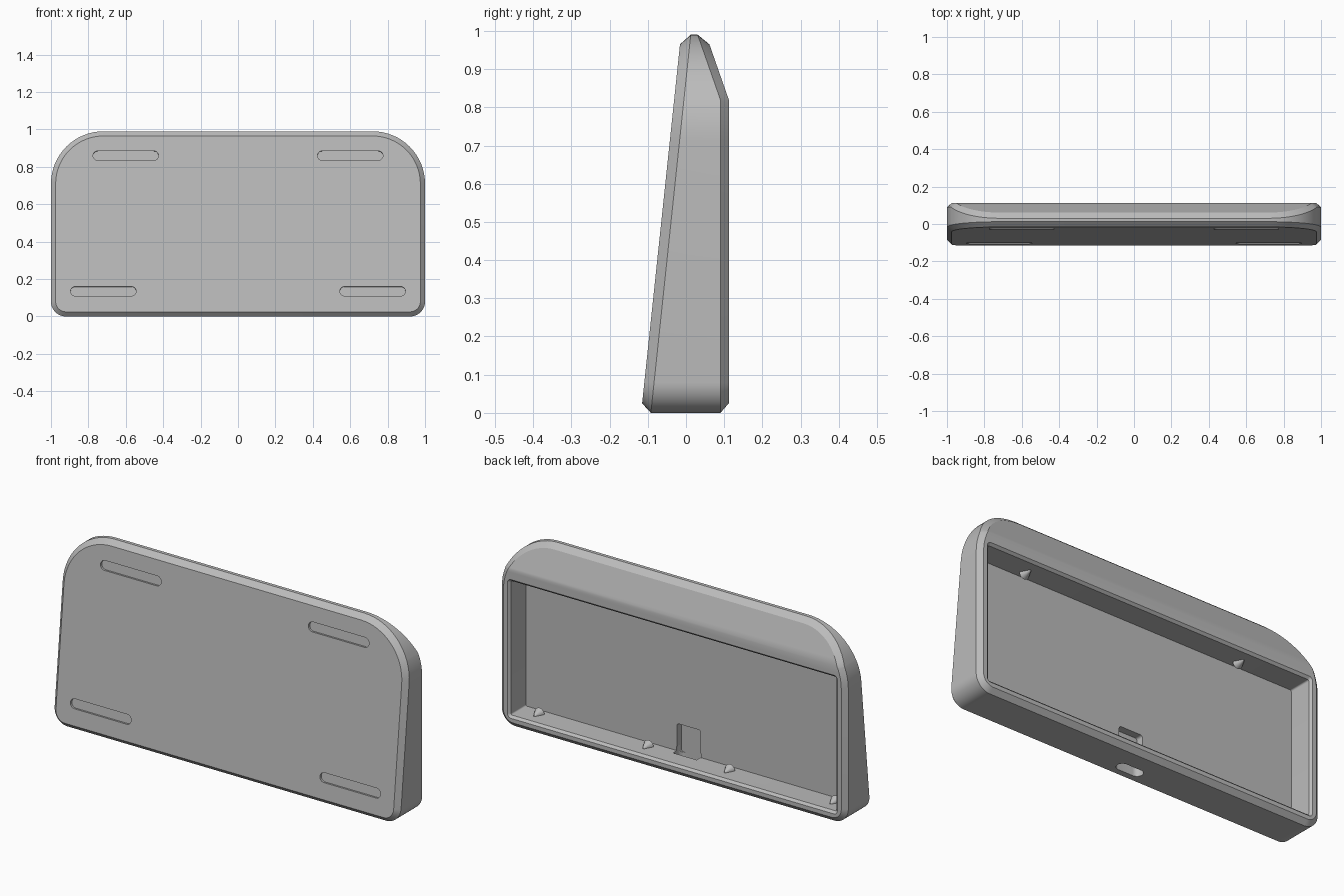
import bpy, bmesh, math
from mathutils import Vector, Matrix

cube = bpy.data.objects.get("Cube")
if cube:
    bpy.data.objects.remove(cube, do_unlink=True)

grey = bpy.data.materials.new("case grey")
grey.use_nodes = True
COLOUR = (0.5, 0.5, 0.5, 1)
grey.diffuse_color = COLOUR
grey.node_tree.nodes["Principled BSDF"].inputs["Base Color"].default_value = COLOUR


def outline(hx, z0, z1, r_low, r_high, inset=0.0, steps=16):
    """Rounded rectangle in the XZ plane, as (x, z) pairs."""
    hx, z0, z1 = hx - inset, z0 + inset, z1 - inset
    lo, hi = r_low - inset, r_high - inset
    corners = [(hx - hi, z1 - hi, hi, 0), (hi - hx, z1 - hi, hi, 90),
               (lo - hx, z0 + lo, lo, 180), (hx - lo, z0 + lo, lo, 270)]
    pts = []
    for cx, cz, r, start in corners:
        for i in range(steps + 1):
            a = math.radians(start + 90 * i / steps)
            pts.append((cx + r * math.cos(a), cz + r * math.sin(a)))
    return pts


def loft(layers):
    """Closed bmesh through (y, outline) layers."""
    bm = bmesh.new()
    rings = [[bm.verts.new((x, y, z)) for x, z in pts] for y, pts in layers]
    n = len(rings[0])
    for a, b in zip(rings, rings[1:]):
        for i in range(n):
            j = (i + 1) % n
            bm.faces.new((a[i], a[j], b[j], b[i]))
    bm.faces.new(rings[0])
    bm.faces.new(rings[-1])
    return bm


def finish(name, bm, matrix=None):
    if matrix:
        bm.transform(matrix)
    bmesh.ops.recalc_face_normals(bm, faces=bm.faces[:])
    mesh = bpy.data.meshes.new(name)
    bm.to_mesh(mesh)
    bm.free()
    mesh.materials.append(grey)
    obj = bpy.data.objects.new(name, mesh)
    bpy.context.collection.objects.link(obj)
    return obj


def activate(obj):
    bpy.ops.object.select_all(action='DESELECT')
    obj.select_set(True)
    bpy.context.view_layer.objects.active = obj


def carve(obj, cutter):
    cutter.hide_render = True
    mod = obj.modifiers.new(cutter.name, 'BOOLEAN')
    mod.operation = 'DIFFERENCE'
    mod.solver = 'EXACT'
    mod.object = cutter
    activate(obj)
    bpy.ops.object.modifier_apply(modifier=mod.name)
    bpy.data.objects.remove(cutter, do_unlink=True)


# Wedge body: leaning front, upright back with a sloping top, chamfered all round
CREASE = 0.82
LEAN = 0.1055


def shell(inset):
    return outline(1, 0, 0.99, 0.08, 0.28, inset)


def front_y(z, t):
    return -0.092 + LEAN * z - 0.0255 * (1 - t)


def back_y(z, t):
    return 0.112 - 0.35 * max(0, z - CREASE) - 0.022 * (3 - t)


bm = loft([(0, shell(0.025)), (1, shell(0)), (2, shell(0)), (3, shell(0.025))])
bmesh.ops.bisect_plane(bm, geom=bm.verts[:] + bm.edges[:] + bm.faces[:],
                       plane_co=(0, 0, CREASE), plane_no=(0, 0, 1))
for v in bm.verts:
    t, z = v.co.y, v.co.z
    if t <= 1:
        v.co.y = front_y(z, t)
    elif t >= 2:
        v.co.y = back_y(z, t)
    else:
        v.co.y = front_y(z, 1) * (2 - t) + back_y(z, 2) * (t - 1)
body = finish("case_body", bm)

# Open tray in the back with a small chamfered rim
FLOOR = -0.022
tray = [outline(0.952, 0.046, 0.77, 0.02, 0.02, i, 5) for i in (0.012, 0)]
carve(body, finish("tray_cutter", loft([(FLOOR, tray[0]), (0.1, tray[0]),
                                        (0.112, tray[1]), (0.14, tray[1])])))

# Plug recess in the tray floor
recess = outline(0.068, 0.04, 0.2, 0.012, 0.012, 0, 5)
carve(body, finish("recess_cutter", loft([(-0.06, recess), (0.01, recess)])))

# Oval cable hole through the bottom wall
hole = outline(0.072, -0.03, 0.03, 0.0299, 0.0299, 0, 10)
turn = Matrix.Translation((0, -0.03, 0)) @ Matrix.Rotation(math.pi / 2, 4, 'X')
carve(body, finish("cable_hole_cutter", loft([(-0.08, hole), (0.08, hole)]), turn))

# Four shallow foot slots in the leaning front
for cx, cz in ((0.6, 0.86), (0.72, 0.135)):
    for side in (-1, 1):
        slot = outline(0.175, -0.025, 0.025, 0.0249, 0.0249, 0, 10)
        place = (Matrix.Translation((side * cx, front_y(cz, 0), cz))
                 @ Matrix.Rotation(-math.atan(LEAN), 4, 'X'))
        carve(body, finish("slot_cutter", loft([(-0.03, slot), (0.012, slot)]), place))

activate(body)
bpy.ops.object.shade_smooth_by_angle(angle=math.radians(25))

# Retaining nubs on the lower and upper tray walls
LOWER, UPPER = 0.058, 0.758
nubs = [(x, LOWER) for x in (0.84, 0.21, -0.26, -0.87)] + [(x, UPPER) for x in (0.65, -0.6)]
for i, (x, z) in enumerate(nubs):
    bm = bmesh.new()
    bmesh.ops.create_cone(bm, cap_ends=True, segments=24, radius1=0.028,
                          radius2=0.004, depth=0.045)
    place = Matrix.Translation((x, 0.03, z)) @ Matrix.Rotation(-math.pi / 2, 4, 'X')
    nub = finish(f"retaining_nub_{i + 1}", bm, place)
    activate(nub)
    bpy.ops.object.shade_smooth_by_angle(angle=math.radians(35))
